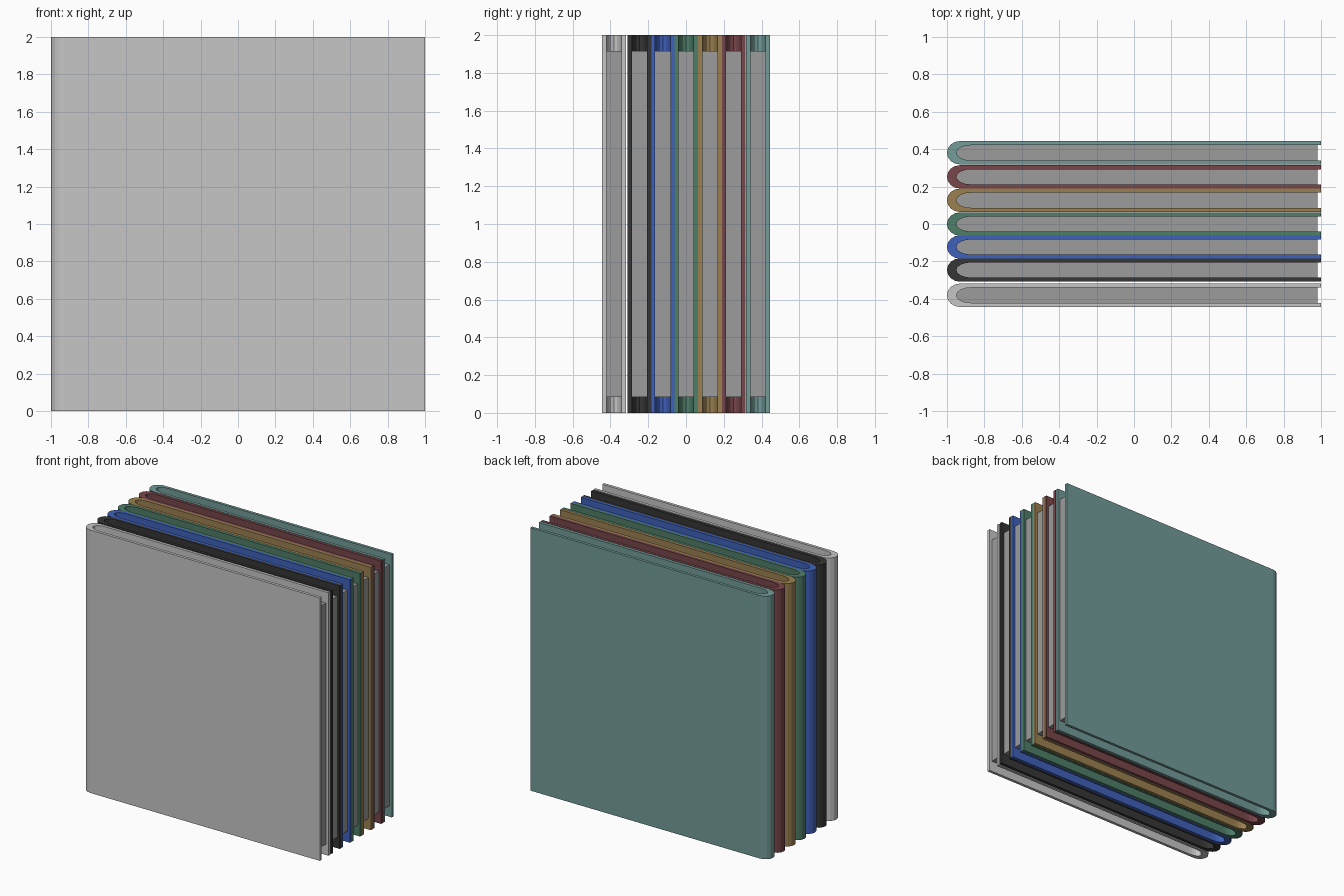
import bpy
import bmesh
from math import sin, cos, pi

cube = bpy.data.objects.get("Cube")
if cube:
    bpy.data.objects.remove(cube, do_unlink=True)


def linear(v):
    v /= 255
    return v / 12.92 if v <= 0.04045 else ((v + 0.055) / 1.055) ** 2.4


def material(name, rgb):
    m = bpy.data.materials.new(name)
    m.use_nodes = True
    color = (*[linear(v) for v in rgb], 1)
    m.diffuse_color = color
    m.node_tree.nodes["Principled BSDF"].inputs["Base Color"].default_value = color
    return m


def spine_outline(back, length, half, end, steps=8):
    """U outline: straight sides to end, half ellipse at the spine."""
    arc = [(back + length - length * sin(pi * i / steps), half * cos(pi * i / steps))
           for i in range(steps + 1)]
    return [(end, half)] + arc + [(end, -half)]


def extrude(name, outline, y, z0, z1, mat):
    """Prism from a plan outline between two heights."""
    bm = bmesh.new()
    face = bm.faces.new([bm.verts.new((px, py, z0)) for px, py in outline])
    grown = bmesh.ops.extrude_face_region(bm, geom=[face])["geom"]
    tops = [g for g in grown if isinstance(g, bmesh.types.BMVert)]
    bmesh.ops.translate(bm, verts=tops, vec=(0, 0, z1 - z0))
    bmesh.ops.recalc_face_normals(bm, faces=bm.faces)
    mesh = bpy.data.meshes.new(name)
    bm.to_mesh(mesh)
    bm.free()
    mesh.materials.append(mat)
    obj = bpy.data.objects.new(name, mesh)
    obj.location.y = y
    bpy.context.collection.objects.link(obj)
    return obj


paper = material("paper grey", (156, 156, 156))

# Cover colour and depth position of each book, front to back
books = [
    ("light_grey", (198, 198, 198), -0.381),
    ("black", (54, 54, 54), -0.246),
    ("blue", (63, 97, 187), -0.123),
    ("green", (78, 125, 104), 0.0),
    ("tan", (154, 128, 80), 0.127),
    ("maroon", (120, 70, 74), 0.252),
    ("teal", (115, 156, 153), 0.381),
]

for color_name, rgb, y in books:
    cover_mat = material(color_name + " cover", rgb)
    outer = spine_outline(-1, 0.07, 0.0625, 1)
    inner = spine_outline(-0.95, 0.08, 0.0405, 1)
    # Wraparound cover and the recessed page block
    extrude(color_name + "_cover", outer + inner[::-1], y, 0, 2, cover_mat)
    pages = spine_outline(-0.95, 0.08, 0.0405, 0.98)
    extrude(color_name + "_pages", pages, y, 0.083, 1.917, paper)
